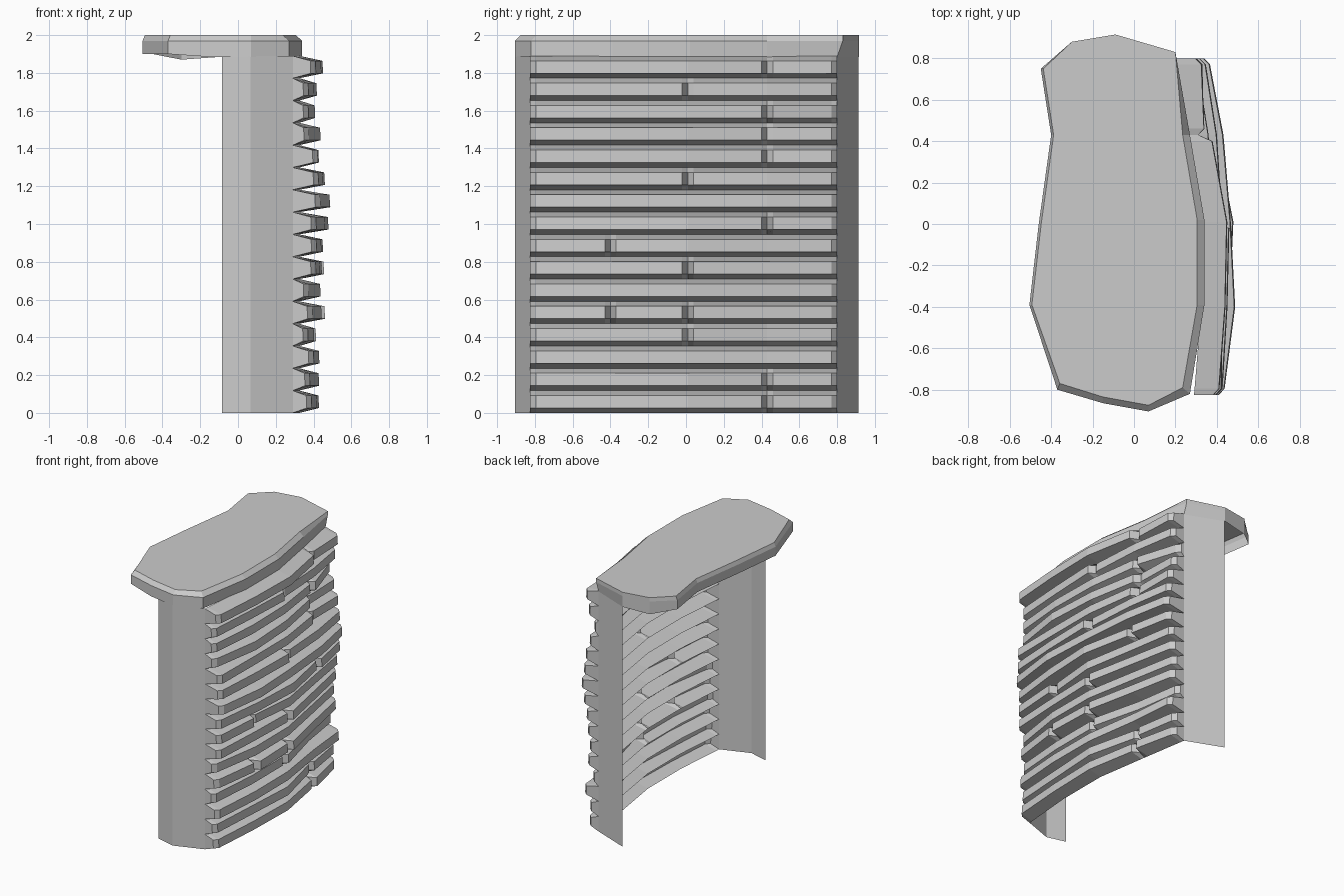
import bpy, bmesh, random
from mathutils import Vector

random.seed(4)
cube = bpy.data.objects.get("Cube")
if cube:
    bpy.data.objects.remove(cube, do_unlink=True)

stone = bpy.data.materials.new("stone_grey")
stone.use_nodes = True
GREY = (0.6, 0.6, 0.6, 1)
stone.diffuse_color = GREY
stone.node_tree.nodes["Principled BSDF"].inputs["Base Color"].default_value = GREY


def finish(bm, name):
    mesh = bpy.data.meshes.new(name)
    bm.to_mesh(mesh)
    bm.free()
    mesh.materials.append(stone)
    obj = bpy.data.objects.new(name, mesh)
    bpy.context.collection.objects.link(obj)
    return obj


def loft(bm, rows, closed=False):
    """Skin neighbouring rows of points with quads."""
    grid = [[bm.verts.new(p) for p in row] for row in rows]
    for a, b in zip(grid, grid[1:]):
        n = len(a)
        for i in range(n if closed else n - 1):
            k = (i + 1) % n
            bm.faces.new((a[i], a[k], b[k], b[i]))
    return grid


# Cap: flat top, narrow bevel and a hanging rim, hollow beneath
outline = [(-0.45, 0.75), (-0.40, 0.43), (-0.46, 0), (-0.505, -0.39),
           (-0.37, -0.80), (-0.15, -0.865), (0.07, -0.905), (0.27, -0.82),
           (0.34, -0.39), (0.34, 0.02), (0.27, 0.43), (0.20, 0.83),
           (-0.09, 0.915), (-0.30, 0.88)]
top = []
for x, y in outline:
    dx = -0.035 if x > 0.1 else (0.012 if x < -0.3 else 0)
    dy = 0.03 if y < -0.7 else 0
    top.append((x + dx * (y < 0.8), y + dy, 2))
mid = [(x, y, 1.97) for x, y in outline]
low = [(x, y - (0.03 if x > 0.1 and y > 0.8 else 0),
        1.9 if x < -0.35 else (1.87 if x < -0.2 else 1.885)) for x, y in outline]
bm = bmesh.new()
rings = loft(bm, [low, mid, top], closed=True)
bm.faces.new(rings[-1])
finish(bm, "cap")

# Thin end walls
for name, plan in (("front_wall", [(-0.085, -0.865), (0.065, -0.905), (0.29, -0.825)]),
                   ("back_wall", [(0.20, 0.80), (-0.085, 0.912)])):
    bm = bmesh.new()
    loft(bm, [[(x, y, z) for x, y in plan] for z in (0, 1.89)])
    finish(bm, name)

# Ridged cliff face: each layer is a stone course with its own depth
STATIONS = [-0.825, -0.40, 0.01, 0.43, 0.80]
BASE = [0.29, 0.325, 0.325, 0.26, 0.20]
TIPS = [.45, .43, .46, .41, .46, .44, .45, .47, .48, .50, .48, .46, .44, .41, .43, .47]
BREAKS = {0: [3], 1: [3], 3: [2], 4: [1, 2], 6: [2], 7: [1], 8: [3],
          10: [2], 11: [3], 12: [3], 13: [3], 14: [2], 15: [3]}
PITCH = 1.89 / len(TIPS)


def base_x(y):
    for k in range(4):
        if y <= STATIONS[k + 1]:
            t = (y - STATIONS[k]) / (STATIONS[k + 1] - STATIONS[k])
            return BASE[k] + t * (BASE[k + 1] - BASE[k])
    return BASE[-1]


def course_path(index, tip):
    """(y, depth) pairs along one course, with bevelled ends and V notches."""
    deep = tip - 0.335
    d = [deep + random.uniform(-0.025, 0.01) for _ in STATIONS]
    a, b = STATIONS[0], STATIONS[-1]
    path = [(a, 0), (a, d[0] - 0.025), (a + 0.03, d[0])]
    for k in (1, 2, 3):
        y = STATIONS[k]
        if k in BREAKS.get(index, []):
            other = d[k] + random.choice((-0.03, 0.015))
            path += [(y - 0.03, d[k]), (y, d[k] * 0.45), (y + 0.03, other)]
        else:
            path.append((y, d[k]))
    return path + [(b - 0.03, d[4]), (b, d[4] - 0.025), (b, 0)]


for i, tip in enumerate(TIPS):
    path = course_path(i, tip)
    rows = []
    # trough, lower lip, upper lip, trough
    for frac, reach in ((0, 0), (0.22, 1), (0.78, 0.97), (1, 0)):
        rows.append([(base_x(y) + d * reach, y, (i + frac) * PITCH) for y, d in path])
    bm = bmesh.new()
    loft(bm, rows)
    bmesh.ops.remove_doubles(bm, verts=bm.verts, dist=0.0001)
    finish(bm, f"stone_course_{i + 1}")
